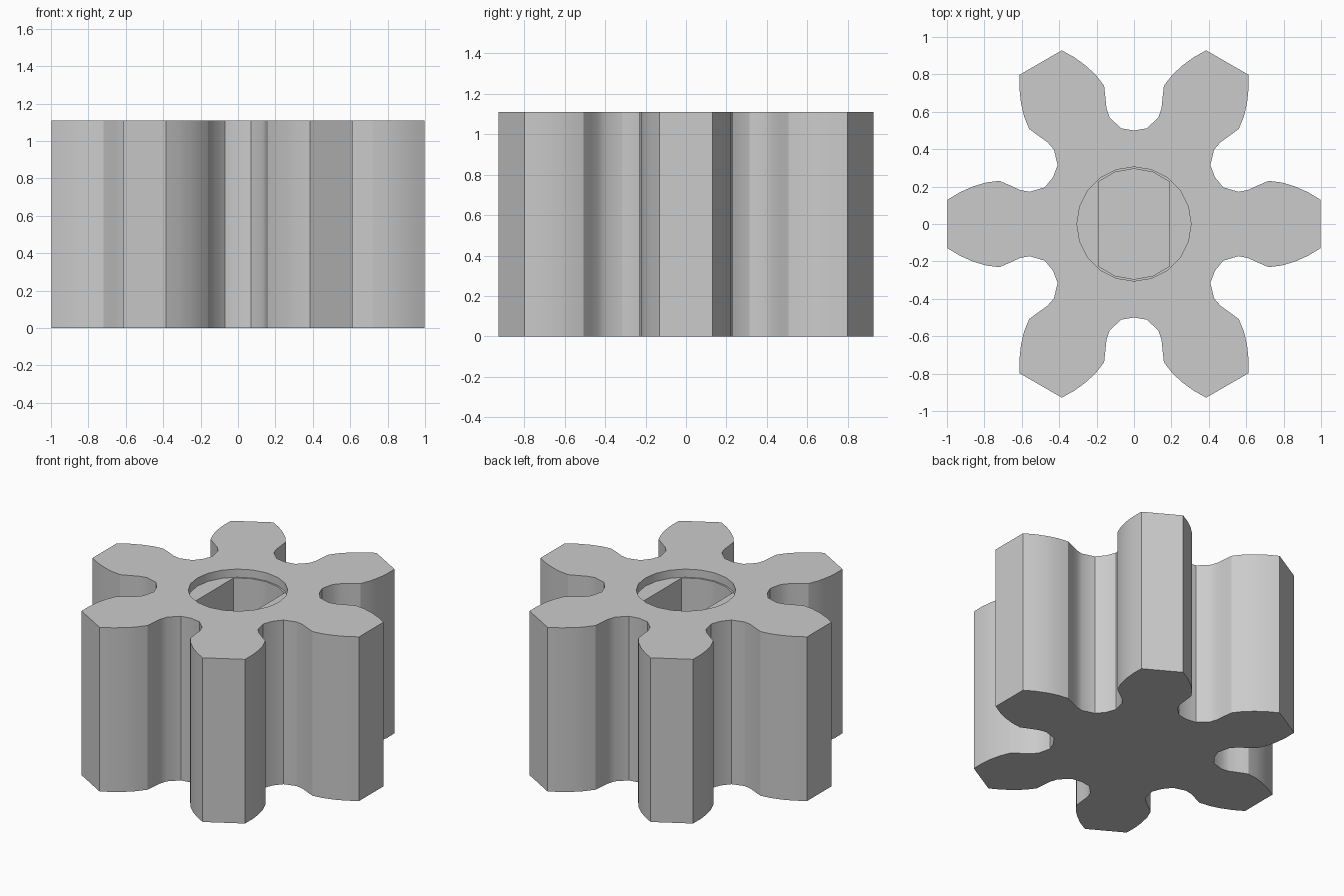
import bpy, bmesh, math

HEIGHT, RECESS, FLOOR = 1.11, 0.055, 0.11

if "Cube" in bpy.data.objects:
    bpy.data.objects.remove(bpy.data.objects["Cube"], do_unlink=True)

grey = bpy.data.materials.new("plain grey")
grey.use_nodes = True
colour = (0.6, 0.6, 0.6, 1)
grey.diffuse_color = colour
grey.node_tree.nodes["Principled BSDF"].inputs["Base Color"].default_value = colour

# Half a tooth, from the tip corner down to the middle of the valley
half = [(0.997, 0.13), (0.93, 0.17), (0.86, 0.201), (0.79, 0.222), (0.72, 0.231),
        (0.66, 0.205), (0.61, 0.182), (0.559, 0.172), (0.477, 0.196)]
valley = (0.433, 0.25)
tooth = [(x, -y) for x, y in reversed(half)] + half + [valley]


def turn(p, a):
    c, s = math.cos(a), math.sin(a)
    return (p[0] * c - p[1] * s, p[0] * s + p[1] * c)


outline = [turn(p, math.radians(60 * i)) for i in range(6) for p in tooth]
circle = [turn((0.305, 0), math.tau * i / 20) for i in range(20)]

# Shaft bore: two flat sides and two rounded ends
start = math.acos(0.19 / 0.295)
end = [turn((0.295, 0), start + (math.pi - 2 * start) * i / 4) for i in range(5)]
bore = end + [(-x, -y) for x, y in end]

bm = bmesh.new()


def ring(points, z):
    verts = [bm.verts.new((x, y, z)) for x, y in points]
    for i, v in enumerate(verts):
        bm.edges.new((verts[i - 1], v))
    return verts


def wall(a, b):
    for i in range(len(a)):
        bm.faces.new((a[i - 1], a[i], b[i], b[i - 1]))


def fill(*rings):
    edges = [bm.edges.get((r[i - 1], r[i])) for r in rings for i in range(len(r))]
    bmesh.ops.triangle_fill(bm, edges=edges, use_beauty=True, normal=(0, 0, 1))


base, top = ring(outline, 0), ring(outline, HEIGHT)
rim, ledge = ring(circle, HEIGHT), ring(circle, HEIGHT - RECESS)
bore_top, bore_floor = ring(bore, HEIGHT - RECESS), ring(bore, FLOOR)

# Flat faces first, then the upright walls
fill(base)
fill(top, rim)
fill(ledge, bore_top)
fill(bore_floor)
wall(base, top)
wall(rim, ledge)
wall(bore_top, bore_floor)
bmesh.ops.recalc_face_normals(bm, faces=bm.faces)

mesh = bpy.data.meshes.new("pinion_gear")
bm.to_mesh(mesh)
bm.free()
mesh.materials.append(grey)
gear = bpy.data.objects.new("pinion_gear", mesh)
bpy.context.collection.objects.link(gear)

bpy.ops.object.select_all(action="DESELECT")
gear.select_set(True)
bpy.context.view_layer.objects.active = gear
bpy.ops.object.shade_smooth_by_angle(angle=math.radians(30))
